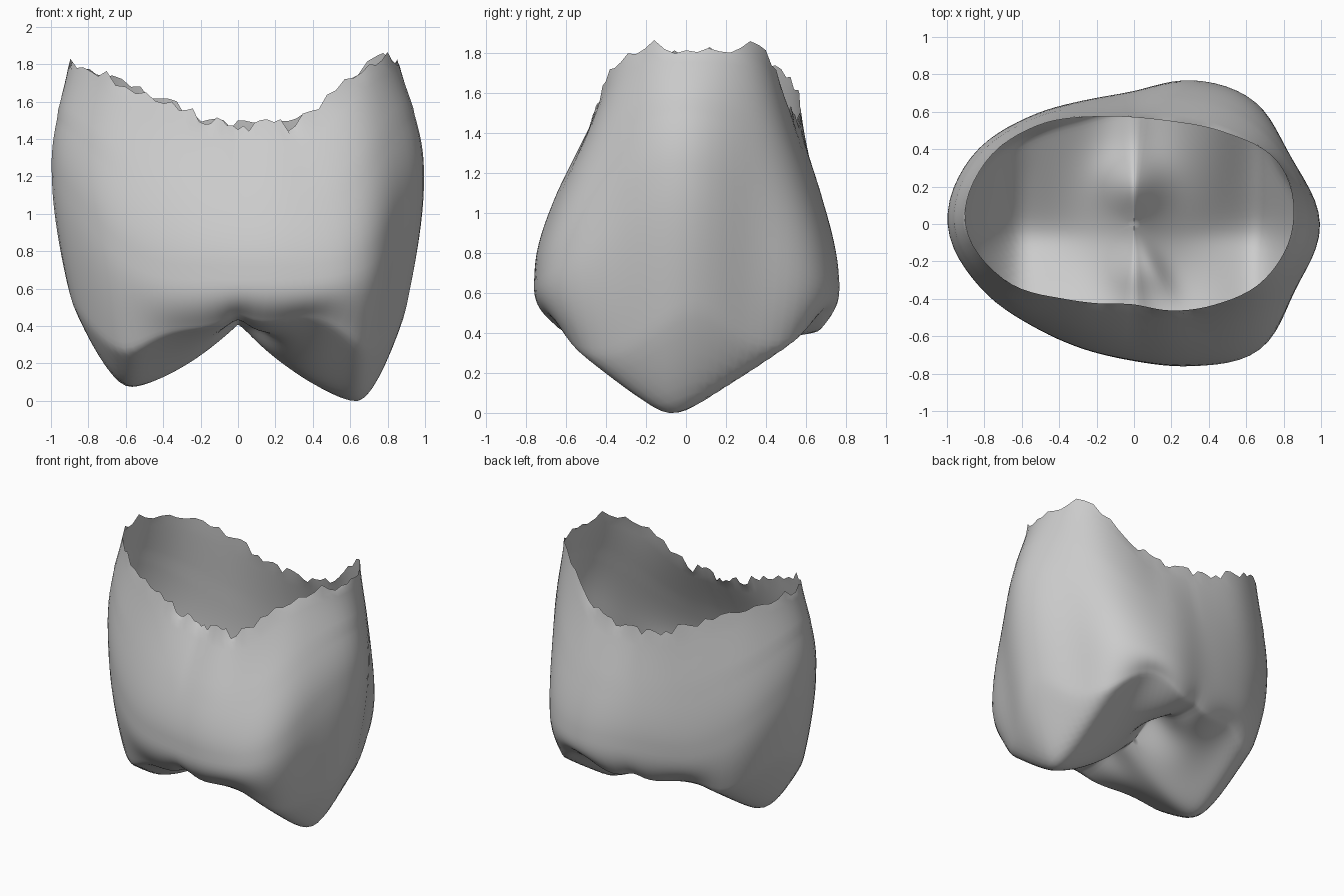
import bpy, bmesh, math, random
from mathutils import Vector

random.seed(4)
cube = bpy.data.objects.get("Cube")
if cube:
    bpy.data.objects.remove(cube, do_unlink=True)

SEGMENTS = 96
WALL_ROWS, TURN_ROWS, CUSP_ROWS = 16, 14, 26
# Radii every 22.5 degrees, counter-clockwise from +x
BULGE = [1, .91, .92, .83, .71, .71, .8, .94, 1, .89, .77, .72, .73, .82, .95, .93]
RIM = [.85, .84, .69, .59, .57, .62, .74, .86, .9, .76, .56, .46, .43, .5, .61, .76]


def catmull(a, b, c, d, t):
    return .5 * (2 * b + (c - a) * t + (2 * a - 5 * b + 4 * c - d) * t ** 2
                 + (3 * b - a - 3 * c + d) * t ** 3)


def smooth(t):
    t = max(0, min(1, t))
    return t * t * (3 - 2 * t)


def around(radii, angle):
    """Smooth radius at any angle of a closed outline."""
    n = len(radii)
    pos = angle / math.tau * n
    i = int(pos)
    return catmull(*[radii[(i + k) % n] for k in (-1, 0, 1, 2)], pos - i)


def rim_height(x):
    """The broken edge is tall at both sides, tallest at +x."""
    return 1.49 + .36 * smooth((x - .25) / .55) if x > 0 else 1.45 + .04 * smooth(1 + x * 5) - .42 * x


def cusp_height(x, y):
    """Two cusps pointing down, split by a groove along x = 0."""
    tip_x, tip_z, steep, power = (.65, 0, 3.9, 1.42) if x > 0 else (.59, .08, 2.75, 1.5)
    a = abs(x)
    if a < tip_x:
        z = tip_z + (.41 - tip_z) * (1 - a / tip_x) ** power
    else:
        z = tip_z + steep * (a - tip_x) ** 1.5
    off = y + .07
    back = smooth(off / .2 + .5)
    low = .22 - .1 * back
    spread = low + (1 - low) * smooth(a / .5)
    slope = .67 + .11 * (1 - back) * smooth(x / .4 + .5)
    z += spread * slope * (math.sqrt(off * off + .006) - .077)
    # Pits behind and before the centre, and a side groove at the front
    z += .12 * math.exp(-(x * x + (y - .2) ** 2) / .025)
    z += .04 * math.exp(-(x * x + (y + .26) ** 2) / .015)
    across, along = x * .91 + y * .41, x * .41 - y * .91
    if along > 0:
        z += .05 * math.exp(-(across / .05) ** 2 - ((along - .3) / .16) ** 2)
    return z


def column(angle):
    """Points from the broken rim down the wall and in to the centre."""
    c, s = math.cos(angle), math.sin(angle)
    rim, bulge = around(RIM, angle), around(BULGE, angle)

    def cusp(f):
        return Vector((f * bulge, cusp_height(f * bulge * c, f * bulge * s)))

    top = Vector((rim, rim_height(rim * c)))
    wide = Vector((bulge, .7 + .53 * c ** 6))
    lead = Vector((2 * rim - bulge + .08, 2 * top.y - wide.y))
    turn = .83 + .07 * max(c * c, math.cos(angle - math.pi / 4))
    edge, inner = cusp(turn), cusp(turn - .12)
    swell = (.033 - .012 * s) * (1 - .6 * c * c)
    pts = []
    for i in range(WALL_ROWS):
        t = i / WALL_ROWS
        p = catmull(lead, top, wide, edge, t)
        p.x += swell * math.sin(math.pi * t)
        pts.append(p)
    pts += [catmull(top, wide, edge, inner, i / TURN_ROWS) for i in range(TURN_ROWS)]
    pts += [cusp(turn * (1 - i / CUSP_ROWS)) for i in range(CUSP_ROWS)]
    pts[0].y += random.uniform(-.035, .035)
    return [Vector((p.x * c, p.x * s, p.y)) for p in pts]


# Thin open crown shell
bm = bmesh.new()
columns = [[bm.verts.new(p) for p in column(math.tau * i / SEGMENTS)]
           for i in range(SEGMENTS)]
centre = bm.verts.new((0, 0, cusp_height(0, 0)))
for i, left in enumerate(columns):
    right = columns[(i + 1) % SEGMENTS]
    for j in range(len(left) - 1):
        bm.faces.new((left[j], left[j + 1], right[j + 1], right[j]))
    bm.faces.new((left[-1], centre, right[-1]))

# Soften the ridges below the rim
soft = [v for col in columns for v in col[WALL_ROWS // 2:]]
for _ in range(4):
    bmesh.ops.smooth_vert(bm, verts=soft, factor=.4,
                          use_axis_x=True, use_axis_y=True, use_axis_z=True)
base = min(v.co.z for v in bm.verts)
bmesh.ops.translate(bm, verts=bm.verts, vec=(0, 0, -base))

mesh = bpy.data.meshes.new("crown_shell")
bm.to_mesh(mesh)
bm.free()
crown = bpy.data.objects.new("crown_shell", mesh)
bpy.context.collection.objects.link(crown)

grey = bpy.data.materials.new("light_grey")
grey.use_nodes = True
grey.diffuse_color = (.6, .6, .6, 1)
grey.node_tree.nodes["Principled BSDF"].inputs["Base Color"].default_value = (.6, .6, .6, 1)
mesh.materials.append(grey)

bpy.context.view_layer.objects.active = crown
crown.select_set(True)
bpy.ops.object.shade_smooth_by_angle(angle=math.radians(50))
